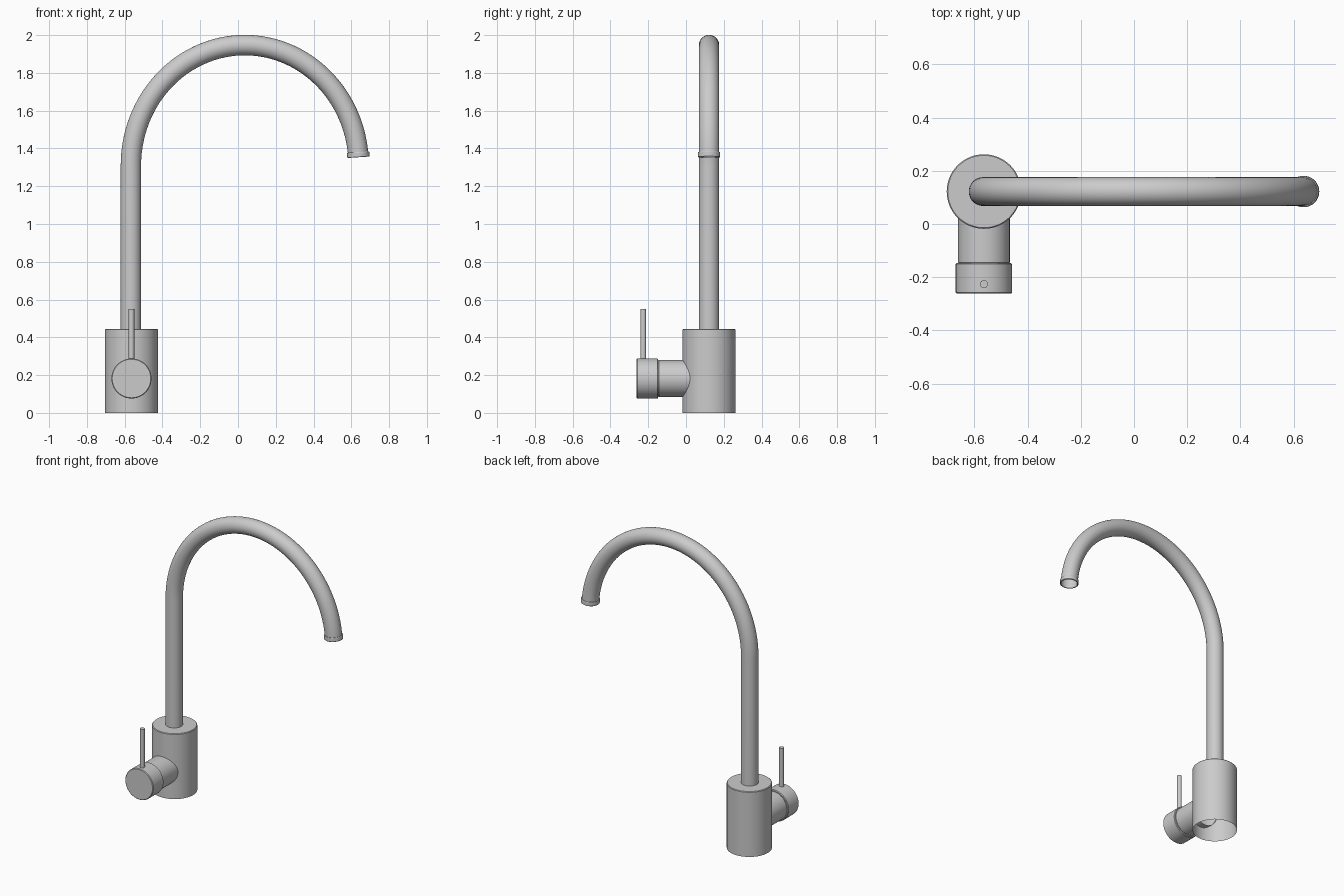
import bpy, bmesh, math
from mathutils import Vector

if "Cube" in bpy.data.objects:
    bpy.data.objects.remove(bpy.data.objects["Cube"])

X, Y, Z = Vector((1, 0, 0)), Vector((0, 1, 0)), Vector((0, 0, 1))
CX, CY = -0.564, 0.122          # vertical axis of the tap body


def loft(name, rings, side, seg=48, cap_start=False, cap_end=False):
    """Skin circular rings given as (centre, direction, radius)."""
    bm = bmesh.new()
    loops = []
    for c, d, r in rings:
        u = side.cross(d)
        loops.append([bm.verts.new(c + r * (math.cos(a) * u + math.sin(a) * side))
                      for a in (2 * math.pi * i / seg for i in range(seg))])
    for lo, hi in zip(loops, loops[1:]):
        for i in range(seg):
            j = (i + 1) % seg
            bm.faces.new((lo[i], lo[j], hi[j], hi[i]))
    if cap_start:
        bm.faces.new(loops[0][::-1])
    if cap_end:
        bm.faces.new(loops[-1])
    mesh = bpy.data.meshes.new(name)
    bm.to_mesh(mesh)
    bm.free()
    ob = bpy.data.objects.new(name, mesh)
    bpy.context.collection.objects.link(ob)
    bpy.ops.object.select_all(action='DESELECT')
    ob.select_set(True)
    bpy.context.view_layer.objects.active = ob
    bpy.ops.object.shade_smooth_by_angle(angle=math.radians(30))
    return ob


def lathe(name, base, axis, side, profile, **kw):
    """Turn a (radius, distance along axis) profile."""
    return loft(name, [(base + axis * h, axis, r) for r, h in profile], side, **kw)


# Main body, open underneath
lathe("body", Vector((CX, CY, 0)), Z, Y,
      [(0.14, 0), (0.14, 0.441), (0.136, 0.445)], seg=64, cap_end=True)

# Horizontal valve neck and its turning cap
valve = Vector((CX, 0, 0.182))
lathe("valve_neck", valve + Y * 0.025, -Y, Z,
      [(0.097, 0), (0.097, 0.169), (0.094, 0.173)], cap_end=True)
lathe("valve_cap", valve - Y * 0.147, -Y, Z,
      [(0.102, 0), (0.106, 0.004), (0.106, 0.111), (0.102, 0.115)],
      cap_start=True, cap_end=True)

# Lever rod
lathe("lever", Vector((CX, -0.226, 0.27)), Z, Y,
      [(0.015, 0), (0.015, 0.28)], seg=16, cap_start=True, cap_end=True)

# Spout: straight riser followed by a tall arch
rx, rz, zc, end = 0.603, 0.637, 1.31, 0.068
path = [(Vector((CX - 0.003, CY, 0.44)), Z, 0.054)]
steps = 56
for k in range(steps + 1):
    t = math.pi + (end - math.pi) * k / steps
    centre = Vector((CX - 0.003 + rx + rx * math.cos(t), CY, zc + rz * math.sin(t)))
    tangent = Vector((rx * math.sin(t), 0, -rz * math.cos(t))).normalized()
    path.append((centre, tangent, 0.054))
loft("spout", path, Y)

# Nozzle ring at the spout tip
tip, aim, _ = path[-1]
lathe("nozzle_ring", tip, aim, Y,
      [(0.053, -0.027), (0.057, -0.027), (0.059, -0.024), (0.059, -0.002),
       (0.057, 0), (0.051, 0), (0.051, -0.027)])
